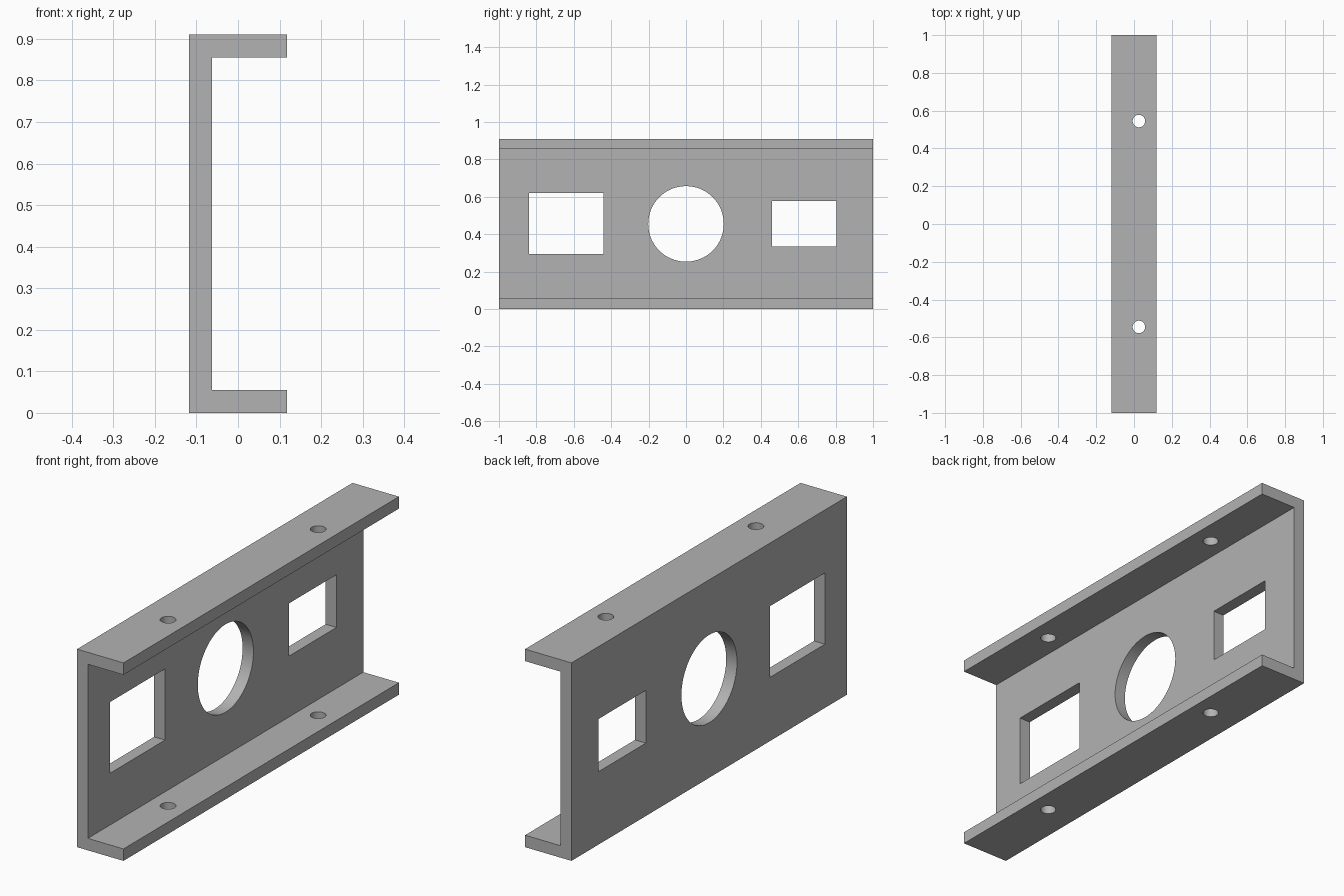
import bpy
import bmesh
from math import radians
from mathutils import Matrix, Vector

default = bpy.data.objects.get("Cube")
if default:
    bpy.data.objects.remove(default, do_unlink=True)

LENGTH, WIDTH, HEIGHT, WALL = 2.0, 0.236, 0.91, 0.055
HALF = WIDTH / 2
MID = HEIGHT / 2

# Single plain grey metal
metal = bpy.data.materials.new("grey metal")
metal.use_nodes = True
grey = (0.45, 0.45, 0.45, 1)
metal.diffuse_color = grey
metal.node_tree.nodes["Principled BSDF"].inputs["Base Color"].default_value = grey


def add_object(name, bm):
    bmesh.ops.recalc_face_normals(bm, faces=bm.faces)
    mesh = bpy.data.meshes.new(name)
    bm.to_mesh(mesh)
    bm.free()
    mesh.materials.append(metal)
    obj = bpy.data.objects.new(name, mesh)
    bpy.context.collection.objects.link(obj)
    return obj


def box_cutter(name, y0, y1, z0, z1):
    bm = bmesh.new()
    place = Matrix.Translation((-HALF + WALL / 2, (y0 + y1) / 2, (z0 + z1) / 2))
    size = Matrix.Diagonal((WALL * 2, y1 - y0, z1 - z0, 1))
    bmesh.ops.create_cube(bm, size=1, matrix=place @ size)
    return add_object(name, bm)


def round_cutter(name, centre, radius, depth, turn=0):
    bm = bmesh.new()
    matrix = Matrix.Translation(centre) @ Matrix.Rotation(radians(turn), 4, "Y")
    bmesh.ops.create_cone(bm, cap_ends=True, segments=64, radius1=radius,
                          radius2=radius, depth=depth, matrix=matrix)
    return add_object(name, bm)


# C-shaped profile extruded along the length
inner = -HALF + WALL
profile = [(-HALF, 0), (HALF, 0), (HALF, WALL), (inner, WALL),
           (inner, HEIGHT - WALL), (HALF, HEIGHT - WALL),
           (HALF, HEIGHT), (-HALF, HEIGHT)]
bm = bmesh.new()
face = bm.faces.new([bm.verts.new((x, -LENGTH / 2, z)) for x, z in profile])
extruded = bmesh.ops.extrude_face_region(bm, geom=[face], use_keep_orig=True)
moved = [v for v in extruded["geom"] if isinstance(v, bmesh.types.BMVert)]
bmesh.ops.translate(bm, verts=moved, vec=Vector((0, LENGTH, 0)))
channel = add_object("channel_bracket", bm)

# Web openings, and bolt holes through both flanges
cutters = [
    box_cutter("large_window_cutter", -0.84, -0.44, 0.293, 0.62),
    box_cutter("small_window_cutter", 0.46, 0.805, 0.335, 0.577),
    round_cutter("round_opening_cutter", (-HALF + WALL / 2, 0, MID), 0.202, WALL * 2, 90),
]
for side in (-1, 1):
    cutters.append(round_cutter("bolt_hole_cutter", (0.026, side * 0.545, MID),
                                0.033, HEIGHT * 1.2))

bpy.ops.object.select_all(action="DESELECT")
channel.select_set(True)
bpy.context.view_layer.objects.active = channel
for cutter in cutters:
    cutter.hide_render = True
    cut = channel.modifiers.new(cutter.name, "BOOLEAN")
    cut.operation = "DIFFERENCE"
    cut.solver = "EXACT"
    cut.object = cutter
    bpy.ops.object.modifier_apply(modifier=cut.name)
    bpy.data.objects.remove(cutter, do_unlink=True)

# Smooth hole walls, crisp corners
bpy.ops.object.shade_smooth_by_angle(angle=radians(30))
